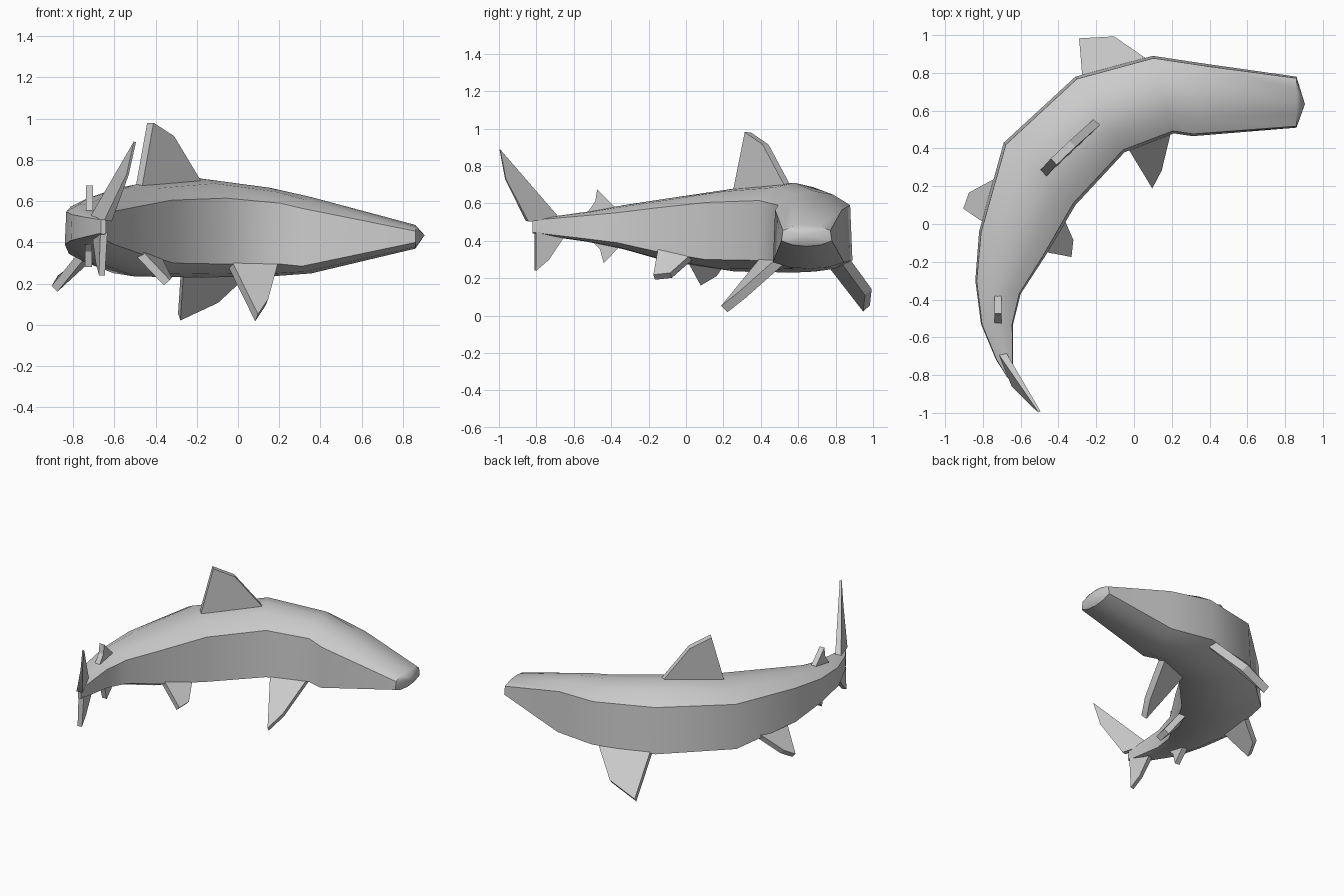
import bpy, bmesh, math
from mathutils import Vector

cube = bpy.data.objects.get("Cube")
if cube:
    bpy.data.objects.remove(cube)

grey = bpy.data.materials.new("skin_grey")
grey.use_nodes = True
colour = (0.6, 0.6, 0.6, 1)
grey.diffuse_color = colour
grey.node_tree.nodes["Principled BSDF"].inputs["Base Color"].default_value = colour


def finish(bm, name, angle):
    bmesh.ops.recalc_face_normals(bm, faces=bm.faces)
    mesh = bpy.data.meshes.new(name)
    bm.to_mesh(mesh)
    bm.free()
    mesh.materials.append(grey)
    obj = bpy.data.objects.new(name, mesh)
    bpy.context.collection.objects.link(obj)
    bpy.ops.object.select_all(action='DESELECT')
    obj.select_set(True)
    bpy.context.view_layer.objects.active = obj
    bpy.ops.object.shade_smooth_by_angle(angle=math.radians(angle))
    return obj


def fin(name, points, thick, tip_thick=None, root=0.06):
    """Slab from an outline; first and last points are the root, sunk into the body."""
    pts = [Vector(p) for p in points]
    tip_thick = thick if tip_thick is None else tip_thick
    mid = sum(pts[1:-1], Vector()) / (len(pts) - 2)
    sink = ((pts[0] + pts[-1]) / 2 - mid).normalized() * root
    normal = sum((pts[i - 1].cross(p) for i, p in enumerate(pts)), Vector()).normalized()
    pts[0] += sink
    pts[-1] += sink
    bm = bmesh.new()
    sides = []
    for s in (-0.5, 0.5):
        sides.append([bm.verts.new(p + normal * s * (thick if i in (0, len(pts) - 1) else tip_thick))
                      for i, p in enumerate(pts)])
        bm.faces.new(sides[-1])
    for i in range(len(pts)):
        bm.faces.new((sides[0][i - 1], sides[0][i], sides[1][i], sides[1][i - 1]))
    return finish(bm, name, 20)


# Body stations: outer x, y, inner x, y, then heights of ridge, shoulder, flank and belly
stations = [
    (.86, .78, .86, .51, .485, .455, .40, .37),
    (.40, .845, .31, .465, .62, .565, .285, .25),
    (.10, .89, .21, .48, .665, .59, .295, .235),
    (-.31, .78, -.05, .38, .71, .615, .295, .23),
    (-.69, .43, -.31, .10, .68, .605, .30, .235),
    (-.82, -.04, -.47, -.17, .625, .575, .345, .29),
    (-.84, -.30, -.60, -.37, .59, .55, .39, .355),
    (-.81, -.53, -.64, -.53, .555, .535, .41, .395),
    (-.73, -.72, -.64, -.70, .53, .52, .43, .42),
    (-.665, -.82, -.64, -.82, .515, .51, .445, .44),
]


def ring(bm, station):
    ox, oy, ix, iy, ridge, shoulder, flank, belly = station
    outer, inner = Vector((ox, oy, 0)), Vector((ix, iy, 0))
    centre, half = (outer + inner) / 2, (outer - inner) / 2
    up = shoulder + (ridge - shoulder) * .75
    low = flank + (belly - flank) * .75
    section = [(0, ridge), (.5, up), (.94, shoulder), (1, flank), (.55, low)]
    section += [(0, belly)] + [(-w, z) for w, z in reversed(section[1:])]
    return [bm.verts.new(centre + half * w + Vector((0, 0, z))) for w, z in section]


bm = bmesh.new()
rings = [ring(bm, s) for s in stations]
for a, b in zip(rings, rings[1:]):
    for i in range(len(a)):
        bm.faces.new((a[i - 1], a[i], b[i], b[i - 1]))
bm.faces.new(rings[-1])
# Blunt pointed snout
tip = bm.verts.new((.905, .635, .435))
for i in range(len(rings[0])):
    bm.faces.new((rings[0][i - 1], rings[0][i], tip))
finish(bm, "body", 38)

# Back and underside fins
fin("dorsal_fin", [(-.17, .565, .70), (-.325, .425, .915), (-.425, .33, .98), (-.5, .25, .67)], .045)
fin("rear_dorsal_fin", [(-.72, -.36, .58), (-.72, -.475, .675), (-.72, -.485, .61), (-.72, -.56, .545)],
    .036, root=.03)
fin("anal_fin", [(-.725, -.33, .37), (-.725, -.44, .28), (-.725, -.46, .355), (-.725, -.55, .41)],
    .036, root=.03)

# Paired fins
fin("left_pectoral_fin", [(.08, .87, .27), (-.10, .975, .125), (-.285, .965, .038), (-.29, .80, .25)], .05)
fin("right_pectoral_fin", [(.205, .50, .28), (.14, .30, .11), (.09, .205, .035), (-.04, .39, .27)], .05)
fin("left_pelvic_fin", [(-.75, .25, .30), (-.86, .165, .225), (-.89, .08, .175), (-.78, -.02, .32)], .04)
fin("right_pelvic_fin", [(-.36, .03, .29), (-.335, -.08, .215), (-.345, -.17, .205), (-.49, -.16, .35)], .04)

# Tail lobes
fin("upper_tail_lobe", [(-.70, -.68, .52), (-.50, -.995, .888), (-.535, -.965, .73), (-.63, -.85, .505)],
    .04, .012, 0)
fin("lower_tail_lobe", [(-.69, -.65, .43), (-.675, -.735, .30), (-.66, -.805, .24), (-.65, -.805, .45)],
    .035, .03, 0)
